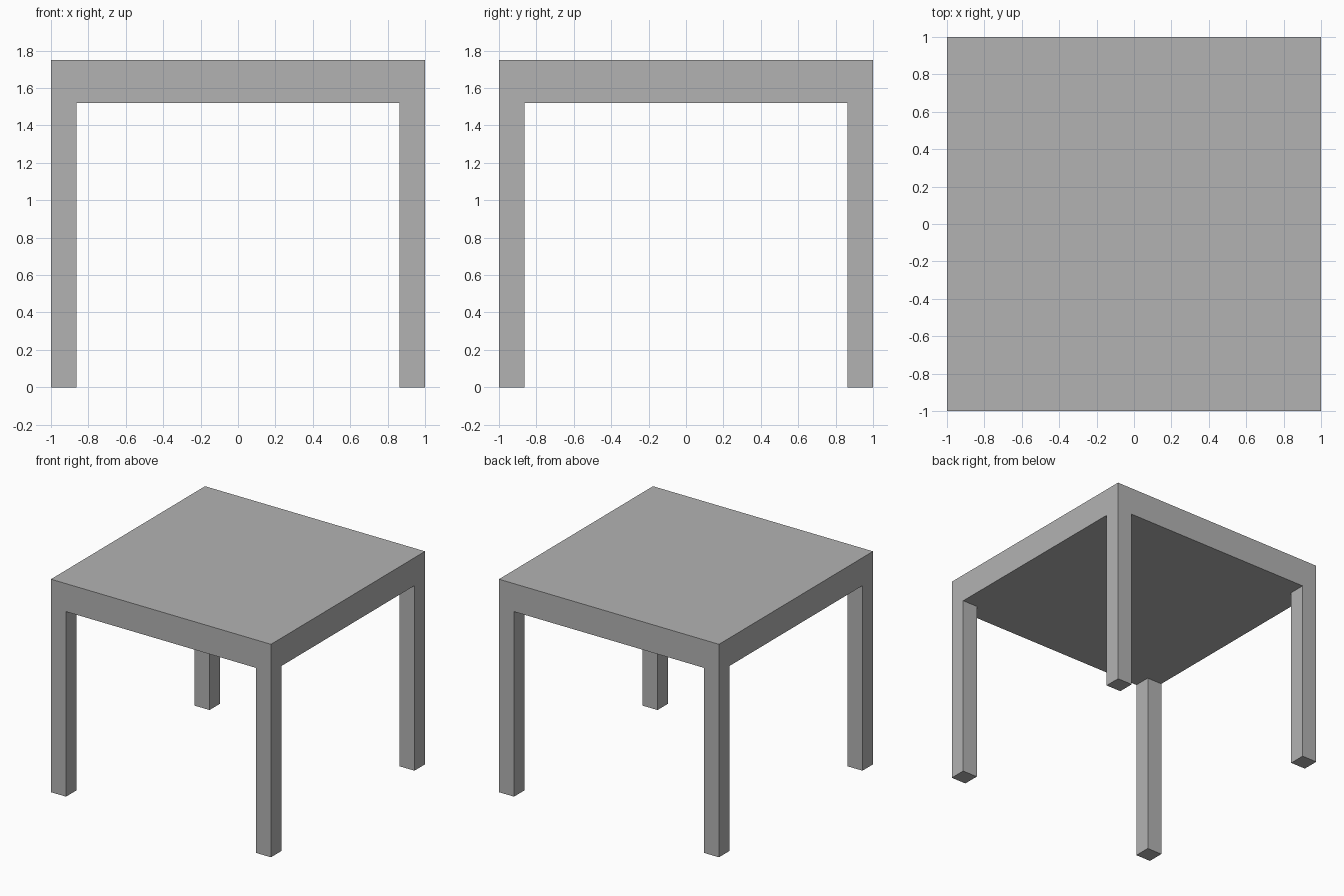
import bpy

if "Cube" in bpy.data.objects:
    bpy.data.objects.remove(bpy.data.objects["Cube"])

WIDTH = 2.0      # square footprint
HEIGHT = 1.75
UNDERSIDE = 1.52
LEG = 0.137      # square leg thickness

grey = bpy.data.materials.new("dark_grey")
grey.diffuse_color = (0.45, 0.45, 0.45, 1)
grey.use_nodes = True
grey.node_tree.nodes["Principled BSDF"].inputs["Base Color"].default_value = grey.diffuse_color


def box(name, size, center):
    bpy.ops.mesh.primitive_cube_add(size=1, location=center)
    obj = bpy.context.object
    obj.name = name
    obj.scale = size
    bpy.ops.object.transform_apply(location=False, rotation=False, scale=True)
    obj.data.materials.append(grey)
    return obj


# Thick solid tabletop
box("tabletop", (WIDTH, WIDTH, HEIGHT - UNDERSIDE),
    (0, 0, (HEIGHT + UNDERSIDE) / 2))

# Four square legs flush with the corners
offset = (WIDTH - LEG) / 2
for y_name, sy in (("front", -1), ("back", 1)):
    for x_name, sx in (("left", -1), ("right", 1)):
        box(f"{y_name}_{x_name}_leg", (LEG, LEG, UNDERSIDE),
            (sx * offset, sy * offset, UNDERSIDE / 2))
